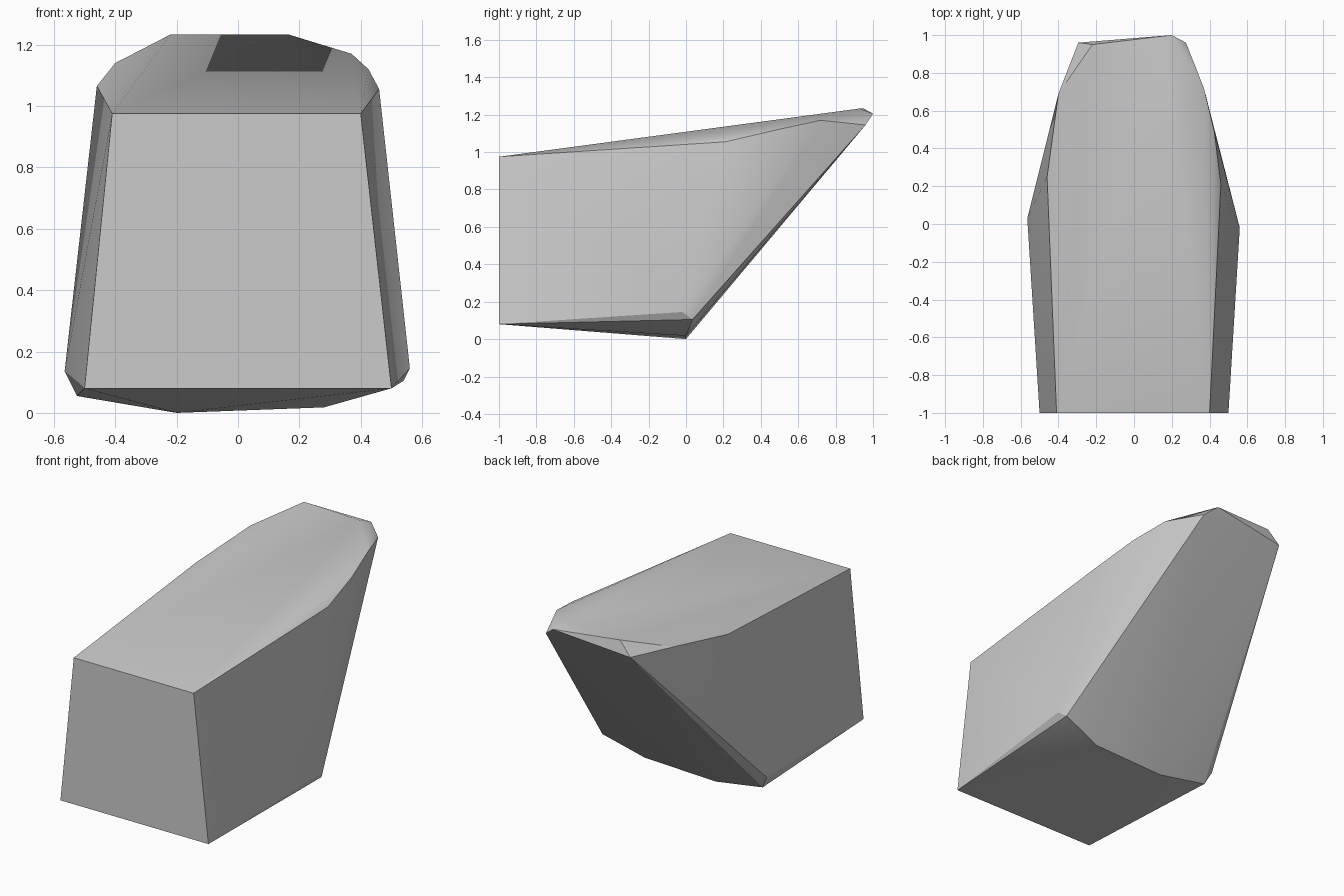
import bpy, bmesh
from math import radians

cube = bpy.data.objects.get("Cube")
if cube:
    bpy.data.objects.remove(cube, do_unlink=True)

grey = bpy.data.materials.new("plain grey")
grey.use_nodes = True
colour = (0.6, 0.6, 0.6, 1)
grey.diffuse_color = colour
grey.node_tree.nodes["Principled BSDF"].inputs["Base Color"].default_value = colour

# Flat front panel
front = [(-.5, -1, .08), (.5, -1, .08), (.4, -1, .975), (-.41, -1, .975)]
# Chipped lower rear edge, from right to left
lower = [(.56, -.02, .145), (.54, .035, .105), (.28, 0, .018),
         (-.2, 0, 0), (-.525, .01, .055), (-.565, .03, .135)]
# Rounded rim of the sloping top
rim = [(.46, .21, 1.055), (.425, .49, 1.12), (.37, .72, 1.17), (.275, .96, 1.145),
       (.2, 1, 1.205), (.165, .93, 1.233), (-.22, .95, 1.233),
       (-.295, .96, 1.15), (-.4, .69, 1.14), (-.46, .25, 1.065)]

# The block is the convex skin around its outlines
bm = bmesh.new()
for point in front + lower + rim:
    bm.verts.new(point)
bmesh.ops.convex_hull(bm, input=bm.verts)
bmesh.ops.dissolve_limit(bm, angle_limit=radians(1), verts=bm.verts, edges=bm.edges)
bmesh.ops.recalc_face_normals(bm, faces=bm.faces)

mesh = bpy.data.meshes.new("wedge_block")
bm.to_mesh(mesh)
bm.free()
mesh.materials.append(grey)
block = bpy.data.objects.new("wedge_block", mesh)
bpy.context.collection.objects.link(block)

# Soft shading over the shallow facets
bpy.context.view_layer.objects.active = block
block.select_set(True)
bpy.ops.object.shade_smooth_by_angle(angle=radians(30))
